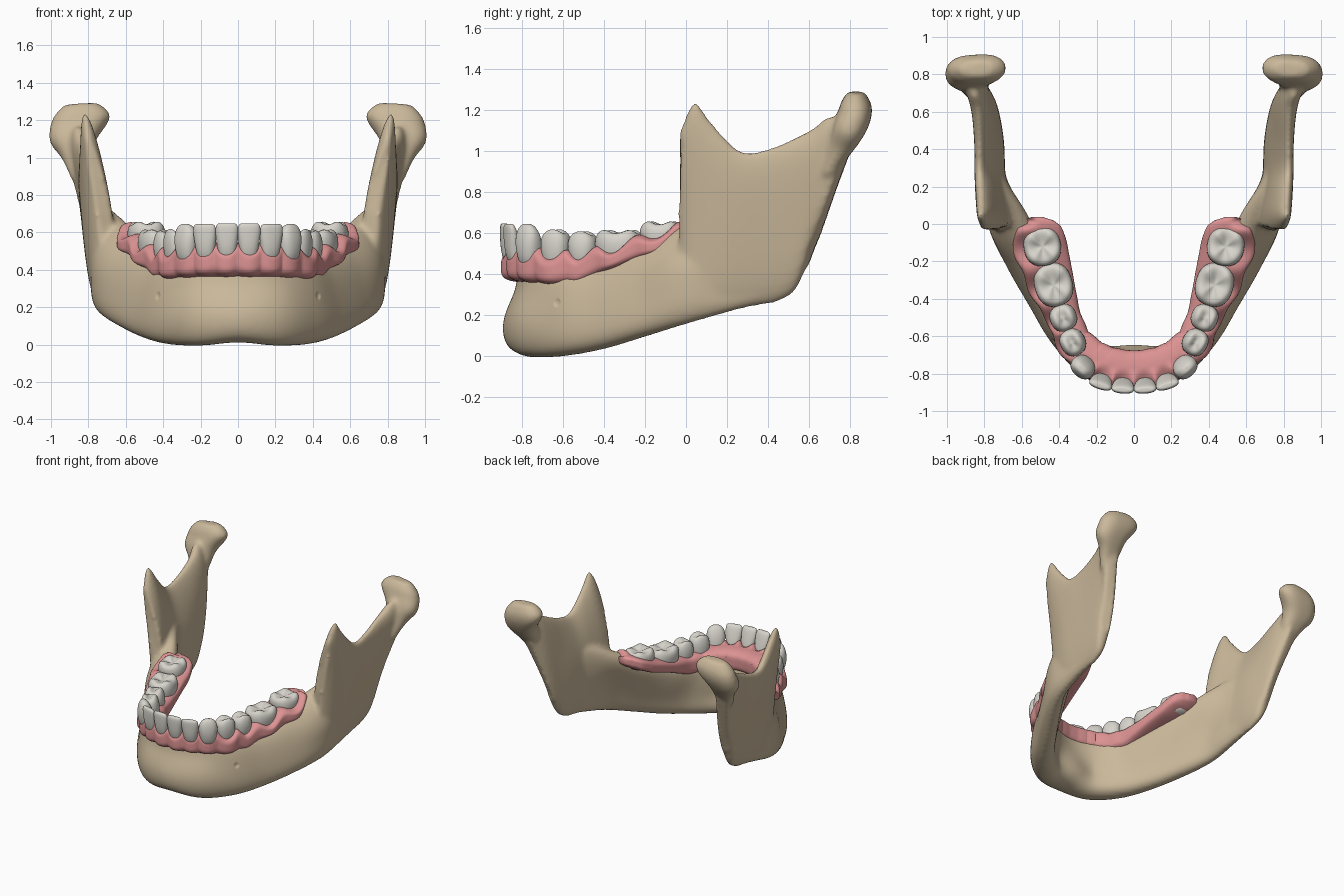
import bpy, bmesh, math
from mathutils import Vector, Matrix

if "Cube" in bpy.data.objects:
    bpy.data.objects.remove(bpy.data.objects["Cube"])


def material(name, rgb):
    m = bpy.data.materials.new(name)
    m.diffuse_color = (*rgb, 1)
    m.use_nodes = True
    m.node_tree.nodes["Principled BSDF"].inputs["Base Color"].default_value = m.diffuse_color
    return m


BONE = material("bone tan", (0.59, 0.48, 0.325))
GUM = material("gum pink", (0.72, 0.29, 0.29))
TOOTH = material("tooth ivory", (0.68, 0.66, 0.60))


def spline(P, u):
    """Catmull-Rom point on a list of 4D control points (x, y, z, half thickness)."""
    n = len(P)
    i = min(int(u), n - 2)
    t = u - i
    b, c = P[i], P[i + 1]
    a = P[i - 1] if i > 0 else b * 2 - c
    d = P[i + 2] if i + 2 < n else c * 2 - b
    return 0.5 * (b * 2 + (c - a) * t + (a * 2 - b * 5 + c * 4 - d) * t**2
                  + (b * 3 - a - c * 3 + d) * t**3)


def loft(bm, rows, per=6, nv=28, power=4, wave=None):
    """Rounded plate swept through rows; each row runs from bottom to top.
    wave(u) swells and lowers the outer side only."""
    rows = [[Vector(p) for p in r] for r in rows]
    k, nu = len(rows[0]), (len(rows) - 1) * per
    grid = []
    for i in range(nu + 1):
        ctrl = [spline([r[j] for r in rows], i / per) for j in range(k)]
        grid.append([spline(ctrl, (k - 1) * (1 - math.cos(math.pi * j / nv)) / 2)
                     for j in range(nv + 1)])
    rings = []
    for i, line in enumerate(grid):
        front, back = [], []
        w = wave(i / per) if wave else 0
        for j, p in enumerate(line):
            du = (grid[min(i + 1, nu)][j] - grid[max(i - 1, 0)][j]).xyz
            dv = (line[min(j + 1, nv)] - line[max(j - 1, 0)]).xyz
            c = -math.cos(math.pi * j / nv)
            off = du.cross(dv).normalized() * p.w * math.sqrt(max(0, 1 - abs(c)**power))
            drop = Vector((0, 0, -.28 * w * (1 + c) * min(1, off.length / .06)))
            front.append(p.xyz + off * (1 + w) + drop)
            back.append(p.xyz - off)
        rings.append([bm.verts.new(q) for q in front + back[-2:0:-1]])
    bridge(bm, rings)
    bm.faces.new(rings[0])
    bm.faces.new(rings[-1])


def bridge(bm, rings):
    for a, b in zip(rings, rings[1:]):
        n = len(a)
        for j in range(n):
            bm.faces.new((a[j], a[(j + 1) % n], b[(j + 1) % n], b[j]))


def flip(rows):
    return [[(-p[0], *p[1:]) for p in r] for r in rows]


def finish(bm, name, mat):
    bmesh.ops.recalc_face_normals(bm, faces=bm.faces)
    for f in bm.faces:
        f.smooth = True
    me = bpy.data.meshes.new(name)
    bm.to_mesh(me)
    bm.free()
    ob = bpy.data.objects.new(name, me)
    bpy.context.collection.objects.link(ob)
    if mat:
        me.materials.append(mat)
    return ob


# jaw body: sections from the chin midline back into the ramus
body = [
    [(0, -.755, .012, .11), (0, -.770, .15, .124), (0, -.757, .32, .078), (0, -.76, .46, .06)],
    [(.19, -.715, -.004, .10), (.205, -.74, .15, .10), (.19, -.715, .32, .08), (.18, -.72, .46, .06)],
    [(.36, -.575, .002, .08), (.37, -.585, .13, .088), (.345, -.59, .30, .082), (.32, -.585, .45, .065)],
    [(.495, -.40, .035, .07), (.49, -.40, .16, .08), (.455, -.40, .31, .085), (.41, -.40, .46, .07)],
    [(.62, -.20, .095, .065), (.61, -.20, .22, .075), (.565, -.20, .38, .085), (.49, -.20, .53, .075)],
    [(.71, 0, .155, .055), (.71, 0, .30, .07), (.68, 0, .46, .085), (.59, .03, .645, .07)],
    [(.735, .20, .212, .05), (.735, .20, .35, .05), (.73, .20, .50, .06), (.71, .20, .74, .05)],
    [(.745, .38, .26, .04), (.75, .38, .38, .04), (.755, .38, .50, .04), (.77, .38, .72, .03)],
]
# ramus: columns from the front edge through coronoid and notch to the neck
ramus = [
    [(.70, -.02, .24, .03), (.71, -.025, .68, .045), (.81, -.03, 1.10, .03)],
    [(.715, .05, .19, .05), (.737, .05, .68, .065), (.82, .04, 1.24, .04)],
    [(.735, .18, .212, .05), (.76, .17, .65, .07), (.822, .128, 1.135, .04)],
    [(.74, .32, .24, .05), (.766, .28, .63, .068), (.83, .27, 1.0, .038)],
    [(.742, .44, .262, .05), (.77, .42, .65, .066), (.83, .42, 1.02, .038)],
    [(.748, .52, .305, .05), (.782, .55, .70, .06), (.835, .60, 1.10, .05)],
    [(.755, .56, .37, .045), (.80, .66, .79, .055), (.86, .71, 1.17, .055)],
    [(.765, .585, .44, .04), (.825, .71, .79, .045), (.885, .83, 1.09, .06)],
]
# neck flaring into the condyle head: inner and outer end at each level
condyle = [
    [(.80, .68, .88, .025), (.89, .68, .88, .025)],
    [(.775, .745, 1.0, .055), (.945, .745, 1.0, .055)],
    [(.755, .79, 1.10, .078), (1.005, .785, 1.08, .075)],
    [(.685, .83, 1.205, .083), (1.008, .815, 1.15, .082)],
    [(.70, .835, 1.255, .072), (.985, .82, 1.22, .07)],
    [(.75, .835, 1.293, .04), (.93, .825, 1.283, .04)],
]
bm = bmesh.new()
loft(bm, flip(body[:0:-1]) + body, power=6)
for s in (1, -1):
    loft(bm, ramus if s > 0 else flip(ramus), power=5)
    loft(bm, condyle if s > 0 else flip(condyle), power=3)
bone = finish(bm, "jaw_bone", BONE)

# small nerve openings either side of the chin
bm = bmesh.new()
for s in (1, -1):
    bmesh.ops.create_uvsphere(bm, u_segments=16, v_segments=10, radius=.035,
                              matrix=Matrix.Translation((s * .45, -.645, .265)))
cutter = finish(bm, "nerve_opening_cutter", None)
cutter.hide_render = True
cutter.hide_set(True)

rm = bone.modifiers.new("merge", 'REMESH')
rm.mode, rm.voxel_size, rm.use_smooth_shade = 'VOXEL', .013, True
sm = bone.modifiers.new("soften", 'SMOOTH')
sm.factor, sm.iterations = .5, 14
bo = bone.modifiers.new("openings", 'BOOLEAN')
bo.operation, bo.object = 'DIFFERENCE', cutter
sm = bone.modifiers.new("soften_openings", 'SMOOTH')
sm.factor, sm.iterations = .5, 2

# teeth: name, x, y, outward angle, width, depth, base z, top z, lean, then
# gum: inward shift, half thickness, bottom z, top z
teeth = [
    ("central_incisor", .057, -.845, 4, .126, .10, .43, .648, .042, .06, .112, .36, .53),
    ("lateral_incisor", .168, -.824, 17, .130, .10, .43, .645, .042, .065, .108, .36, .53),
    ("canine", .264, -.755, 42, .142, .125, .42, .645, .027, .05, .103, .355, .52),
    ("first_premolar", .322, -.63, 62, .152, .14, .41, .618, .01, 0, .095, .345, .505),
    ("second_premolar", .375, -.50, 68, .150, .15, .42, .608, .005, 0, .092, .35, .505),
    ("first_molar", .43, -.325, 74, .242, .21, .44, .614, 0, -.01, .123, .42, .535),
    ("second_molar", .49, -.12, 80, .215, .205, .50, .655, 0, -.01, .143, .49, .605),
]
# rings: height, width scale, depth scale, cusp height
SHAPES = {
    "incisor": [(0, .6, .6, 0), (.3, .78, .85, 0), (.55, .92, .76, 0), (.8, 1, .58, 0),
                (.94, .95, .44, 0), (1, .78, .26, 0), (1, .4, .08, 0)],
    "canine": [(0, .65, .7, 0), (.3, .84, .95, 0), (.55, .98, .94, 0), (.78, .96, .74, 0),
               (.93, .7, .48, 0), (1, .36, .24, 0), (1, .1, .08, 0)],
    "premolar": [(0, .7, .75, 0), (.35, .9, .96, 0), (.62, 1, 1, 0), (.84, .94, .88, .004),
                 (.96, .72, .66, .01), (.96, .42, .4, .01), (.9, .15, .15, .003)],
    "molar": [(0, .8, .8, 0), (.35, .93, .95, 0), (.64, 1, 1, 0), (.86, .95, .93, .005),
              (.98, .80, .76, .01), (.95, .52, .48, .009), (.84, .16, .16, .002)],
}


def spread(v):
    return math.copysign(abs(v)**.85, v)


def tooth(row, s):
    name, x, y, ang, w, d, zb, zt, lean = row[:9]
    kind = name.split("_")[-1]
    a = math.radians(ang)
    out = Vector((s * math.sin(a), -math.cos(a), 0))
    along = Vector((s * math.cos(a), math.sin(a), 0))
    lobes = 4 if kind == "molar" else 2
    bm = bmesh.new()
    rings = []
    for t, sw, sd, cusp in SHAPES[kind]:
        ring = []
        for j in range(24):
            th = math.tau * j / 24
            p = Vector((s * x, y, zb + (zt - zb) * t - cusp * math.cos(lobes * th)))
            p += along * w / 2 * sw * spread(math.cos(th))
            p += out * (d / 2 * sd * spread(math.sin(th)) + lean * t)
            ring.append(bm.verts.new(p))
        rings.append(ring)
    bridge(bm, rings)
    bm.faces.new(rings[0])
    bm.faces.new(rings[-1])
    ob = finish(bm, ("right_" if s > 0 else "left_") + name, TOOTH)
    ob.modifiers.new("round", 'SUBSURF').levels = 1
    ob.modifiers["round"].render_levels = 1


for row in teeth:
    for s in (1, -1):
        tooth(row, s)

# gum: one row per tooth and one per gap; the outer side is scalloped
mids = []
for row in teeth:
    a = math.radians(row[3])
    g, h, zb, zt = row[9:]
    mids.append((row[1] - g * math.sin(a), row[2] + g * math.cos(a), zb, zt, h))
gum = [[(0, -.785, .362, .11), (0, -.785, .53, .11)]]
for i, (x, y, zb, zt, h) in enumerate(mids):
    gum.append([(x, y, zb, h), (x, y, zt, h)])
    if i < len(mids) - 1:
        x, y, zb, zt, h = [(p + q) / 2 for p, q in zip(mids[i], mids[i + 1])]
        gum.append([(x, y, zb, h), (x, y, zt, h)])
gum += [[(.512, -.03, .53, .125), (.512, -.03, .635, .125)],
        [(.515, .015, .56, .085), (.515, .015, .64, .085)],
        [(.515, .038, .58, .03), (.515, .038, .63, .03)]]
mid = len(gum) - 1
bm = bmesh.new()
loft(bm, flip(gum[:0:-1]) + gum, per=6, nv=24,
     wave=lambda u: -.045 * math.cos(math.pi * (u - mid)))
finish(bm, "gum", GUM)
